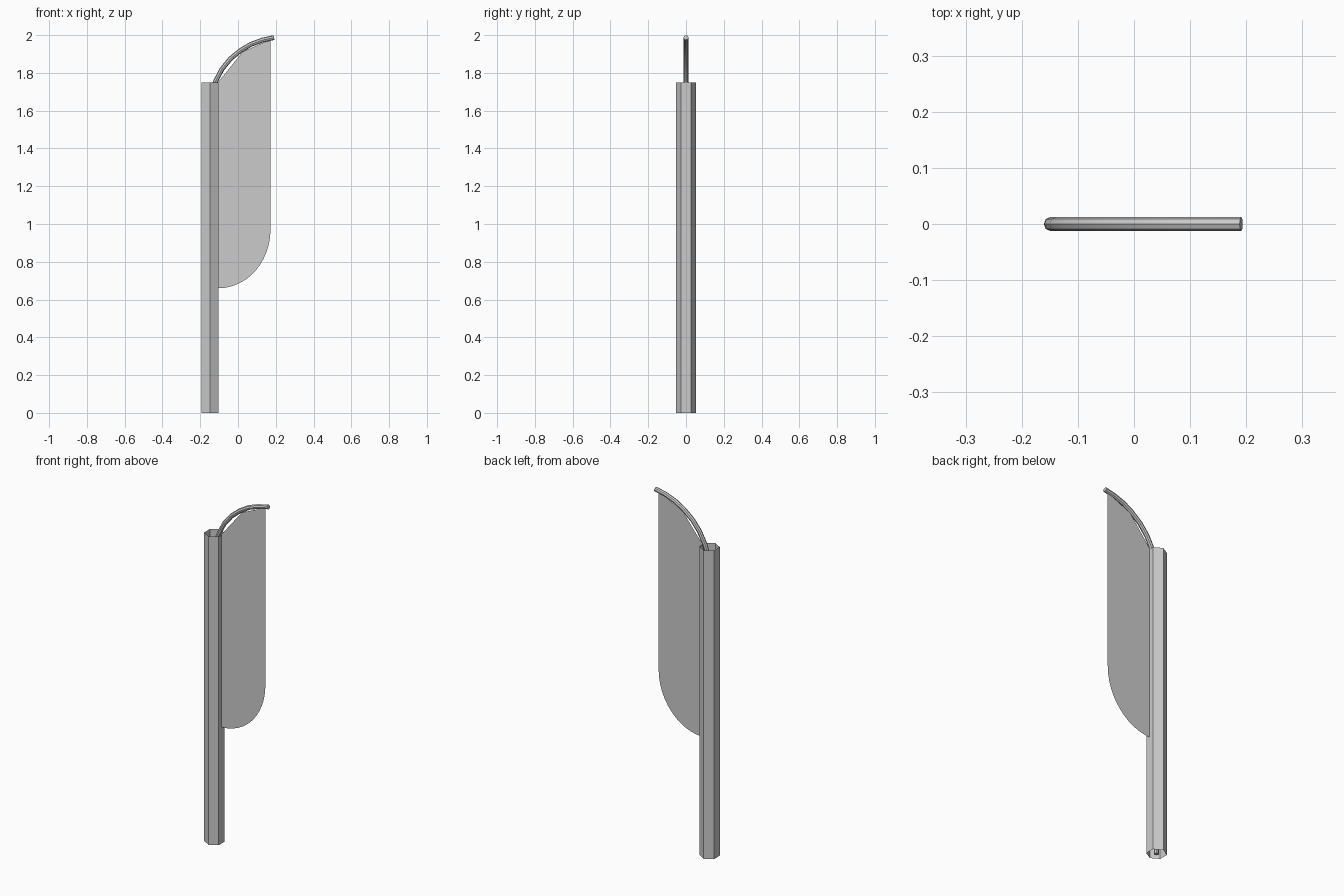
import bpy, bmesh, math

if "Cube" in bpy.data.objects:
    bpy.data.objects.remove(bpy.data.objects["Cube"])

# Open six-sided pole with a corner facing front and back
bpy.ops.mesh.primitive_cylinder_add(vertices=6, radius=0.0525, depth=1.75,
                                    end_fill_type='NOTHING', location=(-0.148, 0, 0.875))
bpy.context.object.name = "pole"

# Thin rod running up inside the pole and bending over the banner
path = [(-0.148, 0.0), (-0.147, 1.62), (-0.138, 1.70), (-0.119, 1.755), (-0.085, 1.82),
        (-0.04, 1.875), (0.015, 1.92), (0.07, 1.952), (0.13, 1.974), (0.191, 1.987)]
curve = bpy.data.curves.new("support_rod", 'CURVE')
curve.dimensions = '3D'
curve.bevel_depth = 0.0128
curve.bevel_resolution = 2
curve.use_fill_caps = True
spline = curve.splines.new('POLY')
spline.points.add(len(path) - 1)
for p, (x, z) in zip(spline.points, path):
    p.co = (x, 0, z, 1)
rod = bpy.data.objects.new("support_rod", curve)
bpy.context.collection.objects.link(rod)
bpy.context.view_layer.objects.active = rod
rod.select_set(True)
bpy.ops.object.convert(target='MESH')
bpy.ops.object.shade_smooth_by_angle(angle=math.radians(40))

# Flat banner: straight sides, sloping top, rounded lower outer corner
left, right, low, bend = -0.104, 0.172, 0.66, 0.97
outline = [(right, 1.977), (0.025, 1.912), (left, 1.752)]
for i in range(13):
    a = math.pi / 2 * i / 12
    outline.append((left + (right - left) * math.sin(a),
                    bend - (bend - low) * math.cos(a)))
bm = bmesh.new()
bm.faces.new([bm.verts.new((x, 0, z)) for x, z in outline])
mesh = bpy.data.meshes.new("banner")
bm.to_mesh(mesh)
bm.free()
bpy.context.collection.objects.link(bpy.data.objects.new("banner", mesh))
